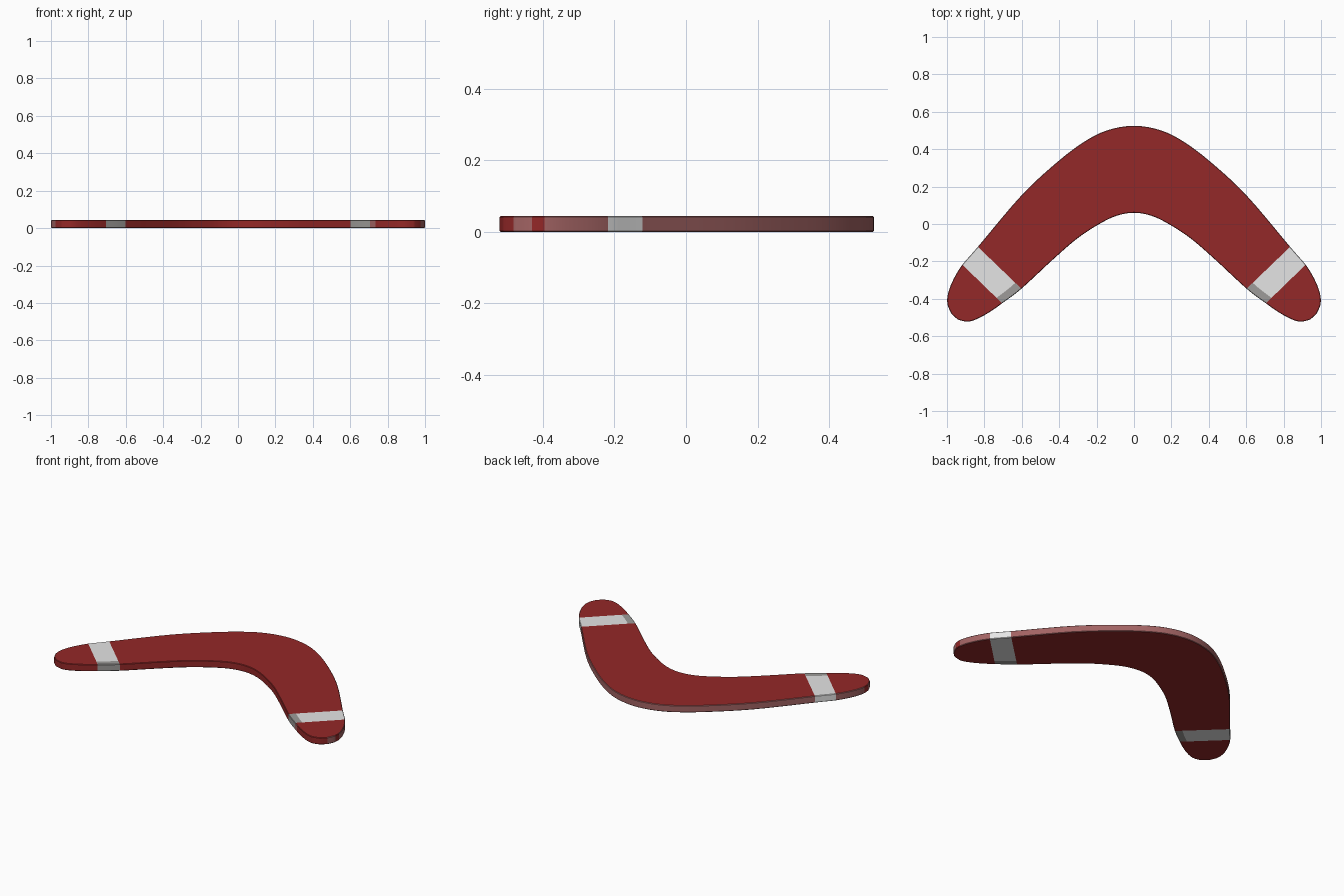
import bpy, bmesh, math
from mathutils import Vector

if "Cube" in bpy.data.objects:
    bpy.data.objects.remove(bpy.data.objects["Cube"])

THICK = 0.044
STEPS = 5          # smooth sub-steps between stations
STRIPE = 5         # the painted band lies between stations 5 and 6

# stations along the right arm: (outer edge point, inner edge point)
ARM = [((0, .525), (0, .06)), ((.13, .505), (.09, .045)), ((.25, .45), (.18, .003)),
       ((.40, .340), (.30, -.075)), ((.60, .155), (.43, -.187)), ((.835, -.122), (.602, -.346)),
       ((.918, -.218), (.705, -.424)), ((.965, -.295), (.775, -.473)), ((.994, -.37), (.845, -.510)),
       ((.997, -.43), (.893, -.522)), ((.975, -.482), (.942, -.511))]
RED, LIGHT, MID, ROSE = range(4)


def material(name, rgb):
    m = bpy.data.materials.new(name)
    m.diffuse_color = (*rgb, 1)
    m.use_nodes = True
    m.node_tree.nodes["Principled BSDF"].inputs["Base Color"].default_value = m.diffuse_color
    return m


def spline(p0, p1, p2, p3, t):
    return 0.5 * (2 * p1 + (p2 - p0) * t + (2 * p0 - 5 * p1 + 4 * p2 - p3) * t * t
                  + (3 * p1 - p0 - 3 * p2 + p3) * t ** 3)


def sample(i, t, side):
    """Point on one edge curve; stations before the elbow are mirrored."""
    def point(j):
        v = Vector(ARM[min(abs(j), len(ARM) - 1)][side])
        return Vector((-v.x, v.y)) if j < 0 else v
    return spline(point(i - 1), point(i), point(i + 1), point(i + 2), t)


def colour(k, d, right):
    """Colour of ring side k at d sub-steps from the elbow."""
    if d // STEPS == STRIPE:                      # band, darker along the inner edge
        return MID if k in (1, 2, 3) else LIGHT
    if k == 5 and (d < 42 or d >= 45):            # faded outer rim
        return ROSE
    if k == 2 and right and d in (30, 31):        # faded spot beside the right band
        return ROSE
    return RED


# right half sections, then the mirrored left half
half = []
for i in range(len(ARM) - 1):
    for s in range(STEPS):
        half.append((sample(i, s / STEPS, 0), sample(i, s / STEPS, 1)))
half.append((Vector(ARM[-1][0]), Vector(ARM[-1][1])))
flip = lambda v: Vector((-v.x, v.y))
sections = [(flip(a), flip(b)) for a, b in reversed(half[1:])] + half
middle = len(half) - 1

# loft the body: each ring is outer, cut, inner on top and the same below
bm = bmesh.new()
rings = []
for outer, inner in sections:
    cut = outer.lerp(inner, 0.86)
    ring = [bm.verts.new((p.x, p.y, THICK)) for p in (outer, cut, inner)]
    ring += [bm.verts.new((p.x, p.y, 0)) for p in (inner, cut, outer)]
    rings.append(ring)
for n in range(len(rings) - 1):
    a, b = rings[n], rings[n + 1]
    right = n >= middle
    distance = n - middle if right else middle - 1 - n
    for k in range(6):
        f = bm.faces.new((a[k], a[(k + 1) % 6], b[(k + 1) % 6], b[k]))
        f.material_index = colour(k, distance, right)
bm.faces.new(rings[0])
bm.faces.new(rings[-1])
bmesh.ops.recalc_face_normals(bm, faces=bm.faces)

# small chamfer around the rim
rim = [e for e in bm.edges if e.calc_face_angle(0) > math.radians(60)]
bmesh.ops.bevel(bm, geom=rim, offset=0.003, segments=1, affect='EDGES', material=-1)

mesh = bpy.data.meshes.new("boomerang")
bm.to_mesh(mesh)
bm.free()
for m in (material("dark red", (.295, .021, .021)), material("light grey", (.78, .78, .78)),
          material("mid grey", (.34, .33, .32)), material("faded rose", (.36, .125, .125))):
    mesh.materials.append(m)
boomerang = bpy.data.objects.new("boomerang", mesh)
bpy.context.collection.objects.link(boomerang)
bpy.context.view_layer.objects.active = boomerang
boomerang.select_set(True)
bpy.ops.object.shade_smooth_by_angle(angle=math.radians(30))
